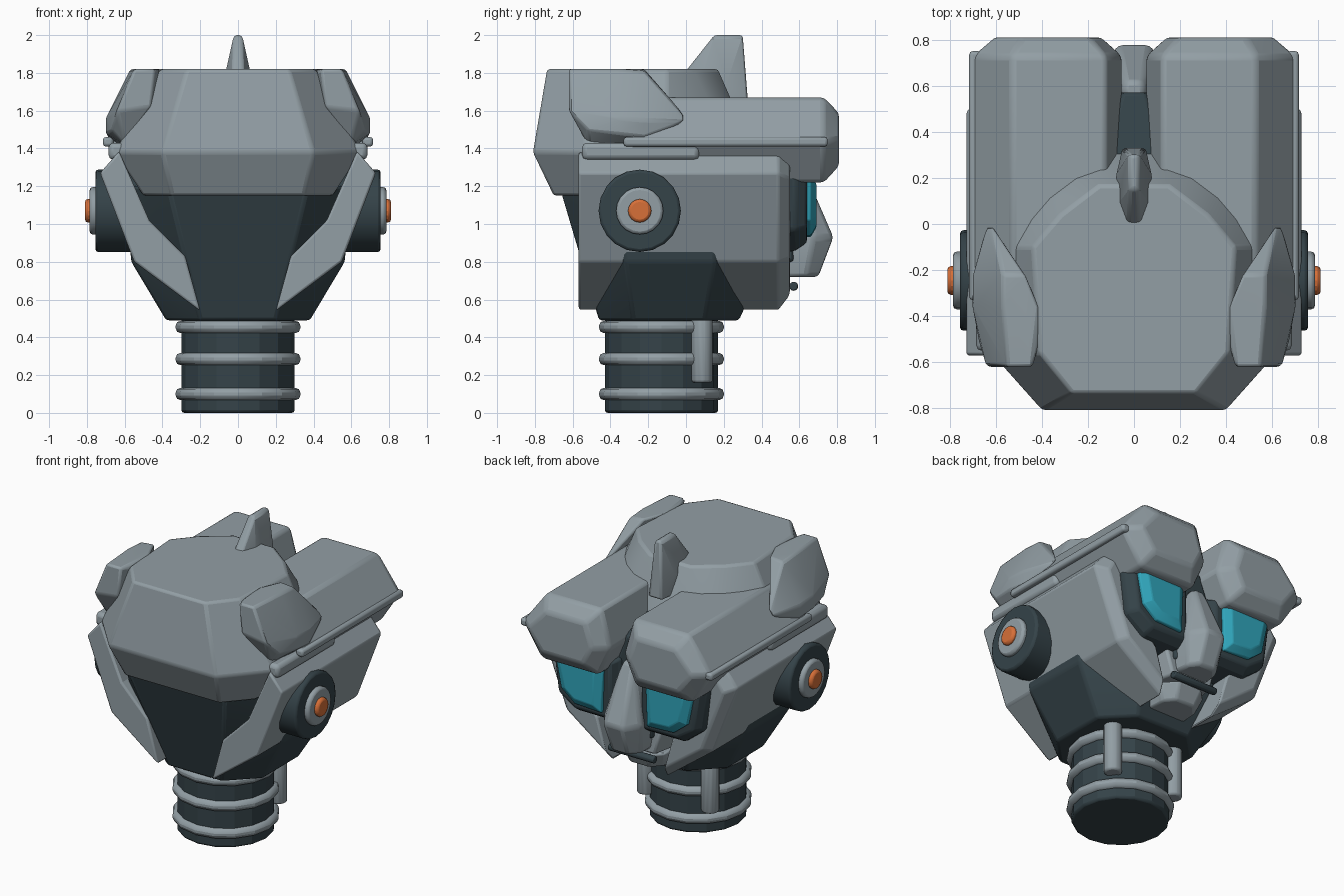
import bpy, bmesh, math
from mathutils import Matrix

if "Cube" in bpy.data.objects:
    bpy.data.objects.remove(bpy.data.objects["Cube"], do_unlink=True)


def material(name, r, g, b):
    m = bpy.data.materials.new(name)
    m.use_nodes = True
    m.diffuse_color = (r, g, b, 1)
    m.node_tree.nodes["Principled BSDF"].inputs["Base Color"].default_value = (r, g, b, 1)
    return m


GREY = material("armour_grey", 0.29, 0.345, 0.375)
DARK = material("dark_metal", 0.035, 0.056, 0.066)
CYAN = material("eye_cyan", 0.03, 0.38, 0.5)
ORANGE = material("hub_orange", 0.68, 0.16, 0.04)


def finish(name, bm, mat, paired=False, bevel=0.015):
    """Turn a bmesh into a bevelled, optionally mirrored object."""
    bmesh.ops.recalc_face_normals(bm, faces=bm.faces)
    me = bpy.data.meshes.new(name)
    bm.to_mesh(me)
    bm.free()
    me.materials.append(mat)
    ob = bpy.data.objects.new(name, me)
    bpy.context.collection.objects.link(ob)
    bpy.ops.object.select_all(action='DESELECT')
    ob.select_set(True)
    bpy.context.view_layer.objects.active = ob
    bpy.ops.object.shade_smooth_by_angle(angle=math.radians(20))
    if bevel:
        b = ob.modifiers.new("soft_edges", 'BEVEL')
        b.width, b.segments = bevel, 2
        b.limit_method, b.angle_limit = 'ANGLE', math.radians(24)
    if paired:
        ob.modifiers.new("other_side", 'MIRROR')
    return ob


def hull(name, pts, mat, paired=False, bevel=0.015):
    """Convex faceted block; unpaired blocks are symmetric about x = 0."""
    if not paired:
        pts = pts + [(-x, y, z) for x, y, z in pts if x]
    bm = bmesh.new()
    for p in pts:
        bm.verts.new(p)
    res = bmesh.ops.convex_hull(bm, input=bm.verts[:])
    inside = [g for g in res["geom_interior"] if isinstance(g, bmesh.types.BMVert)]
    bmesh.ops.delete(bm, geom=inside, context='VERTS')
    bmesh.ops.dissolve_limit(bm, angle_limit=math.radians(4), verts=bm.verts[:], edges=bm.edges[:])
    return finish(name, bm, mat, paired, bevel)


def levels(*rows):
    """Points from (z, [(x, y), ...]) outlines."""
    return [(x, y, z) for z, row in rows for x, y in row]


def slices(*rows):
    """Points from (y, [(x, z), ...]) outlines."""
    return [(x, y, z) for y, row in rows for x, z in row]


def box(x0, x1, y0, y1, z0, z1):
    return [(x, y, z) for x in (x0, x1) for y in (y0, y1) for z in (z0, z1)]


def cylinder(name, centre, r, depth, mat, axis='Z', paired=False, sides=16, bevel=0.015):
    bm = bmesh.new()
    mtx = Matrix.Translation(centre)
    if axis == 'X':
        mtx = mtx @ Matrix.Rotation(math.pi / 2, 4, 'Y')
    bmesh.ops.create_cone(bm, cap_ends=True, segments=sides, radius1=r, radius2=r,
                          depth=depth, matrix=mtx)
    return finish(name, bm, mat, paired, bevel)


# Neck with rings and side pistons
cylinder("neck", (0, -0.13, 0.27), 0.3, 0.54, DARK)
for i, z in enumerate((0.1, 0.285, 0.455)):
    cylinder(f"neck_ring_{i + 1}", (0, -0.13, z), 0.33, 0.065, GREY, bevel=0.025)
cylinder("neck_piston", (0.24, 0.085, 0.36), 0.058, 0.4, GREY, paired=True, sides=12)

# Dark inner head
hull("inner_head", levels(
    (0.49, [(0.2, -0.46), (0.38, -0.28), (0.38, 0.1), (0.2, 0.28)]),
    (0.8, [(0.28, -0.56), (0.565, -0.32), (0.565, 0.15), (0.28, 0.42)]),
    (1.2, [(0.37, -0.67), (0.6, -0.4), (0.6, 0.2), (0.3, 0.48)])), DARK)

# Helmet shell
hull("helmet", levels(
    (1.82, [(0.27, -0.735), (0.41, -0.56), (0.44, -0.1), (0.32, 0.04), (0.15, 0.17)]),
    (1.38, [(0.4, -0.81), (0.65, -0.53), (0.65, -0.1), (0.45, 0.25), (0.13, 0.36)]),
    (1.15, [(0.35, -0.7), (0.5, -0.53), (0.5, 0), (0.2, 0.3)])), GREY)

# Crest fin
hull("crest", levels(
    (2.0, [(0.022, 0.15), (0.022, 0.3)]),
    (1.76, [(0.03, -0.04), (0.075, 0.08), (0.075, 0.22), (0.03, 0.3)]),
    (1.62, [(0.05, 0.0), (0.08, 0.1), (0.05, 0.33)])), GREY)

# Upper side pods
hull("side_pod", slices(
    (-0.62, [(0.44, 1.82), (0.55, 1.82), (0.64, 1.6), (0.46, 1.62)]),
    (-0.52, [(0.41, 1.8), (0.67, 1.5), (0.6, 1.42)]),
    (-0.36, [(0.41, 1.82), (0.57, 1.82), (0.7, 1.56), (0.7, 1.48), (0.6, 1.4)]),
    (-0.22, [(0.47, 1.82), (0.57, 1.81), (0.7, 1.55), (0.69, 1.46), (0.6, 1.41)]),
    (-0.01, [(0.61, 1.58), (0.64, 1.54)])), GREY, paired=True)

# Brow blocks with their side rails
brow = [(0.12, 1.67), (0.53, 1.67), (0.705, 1.44), (0.56, 1.22), (0.14, 1.22), (0.05, 1.42)]
hull("brow", slices((-0.3, brow), (0.73, brow),
     (0.81, [(0.37 + (x - 0.37) * 0.72, 1.45 + (z - 1.45) * 0.62) for x, z in brow])),
     GREY, paired=True, bevel=0.02)
hull("brow_rail", box(0.66, 0.715, -0.33, 0.75, 1.41, 1.46), GREY, paired=True)
hull("helmet_rail", box(0.58, 0.685, -0.55, 0.07, 1.34, 1.43), GREY, paired=True, bevel=0.025)

# Cheek plates: one bent profile lofted from back to face
full = [(0.63, 1.385), (0.73, 1.27), (0.55, 0.8), (0.2, 0.54), (0.28, 0.83), (0.47, 1.02)]
front = [(0.6, 1.34), (0.66, 1.24), (0.5, 0.82), (0.22, 0.62), (0.28, 0.83), (0.46, 1.02)]
bm = bmesh.new()
loops = [[bm.verts.new((x, y, z)) for x, z in prof]
         for y, prof in ((-0.57, full), (0.49, full), (0.55, front))]
for a, b in zip(loops, loops[1:]):
    for i in range(len(a)):
        j = (i + 1) % len(a)
        bm.faces.new((a[i], a[j], b[j], b[i]))
bm.faces.new(loops[0])
bm.faces.new(loops[-1])
finish("cheek_plate", bm, GREY, paired=True, bevel=0.012)

# Ear hubs
ear = (-0.245, 1.07)
cylinder("ear_drum", (0.63, *ear), 0.218, 0.25, DARK, 'X', True, 20)
cylinder("ear_disc", (0.735, *ear), 0.125, 0.1, GREY, 'X', True, 20)
cylinder("ear_hub", (0.77, *ear), 0.062, 0.08, ORANGE, 'X', True, 16)

# Dark face core and eye sockets
hull("nose_bridge", slices((0.25, [(0.14, 1.52), (0.2, 0.8)]),
                           (0.57, [(0.05, 1.45), (0.14, 1.2), (0.14, 0.8)])), DARK)
hull("eye_socket", slices(
    (0.3, [(0.06, 1.3), (0.58, 1.3), (0.54, 0.95), (0.4, 0.82), (0.06, 0.8)]),
    (0.58, [(0.08, 1.29), (0.58, 1.29), (0.54, 0.97), (0.4, 0.86), (0.08, 0.86)]),
    (0.64, [(0.12, 1.27), (0.54, 1.27), (0.5, 0.98), (0.38, 0.9), (0.12, 0.9)])),
    DARK, paired=True)

# Eyes with a chamfered lens
eye = [(0.16, 1.26), (0.52, 1.26), (0.47, 1.02), (0.37, 0.94), (0.17, 0.93)]
hull("eye", slices((0.62, eye), (0.66, eye),
     (0.69, [(0.32 + (x - 0.32) * 0.7, 1.1 + (z - 1.1) * 0.7) for x, z in eye])),
     CYAN, paired=True, bevel=0.006)

# Nose, mouth and chin
hull("nose", levels(
    (1.3, [(0.05, 0.54), (0.04, 0.62)]),
    (1.08, [(0.09, 0.54), (0.07, 0.69)]),
    (0.93, [(0.14, 0.54), (0.14, 0.68), (0.07, 0.78)]),
    (0.72, [(0.12, 0.5), (0.11, 0.64), (0.06, 0.7)])), GREY, bevel=0.02)
hull("upper_lip", levels((0.88, [(0.24, 0.3), (0.2, 0.54)]),
                         (0.69, [(0.2, 0.3), (0.15, 0.55)])), GREY)
cylinder("mouth_bar", (0, 0.57, 0.67), 0.025, 0.34, DARK, 'X', sides=10, bevel=0.008)
hull("chin", levels((0.67, [(0.17, 0.2), (0.17, 0.46), (0.09, 0.54)]),
                    (0.56, [(0.14, 0.2), (0.13, 0.42), (0.07, 0.49)])), GREY)
